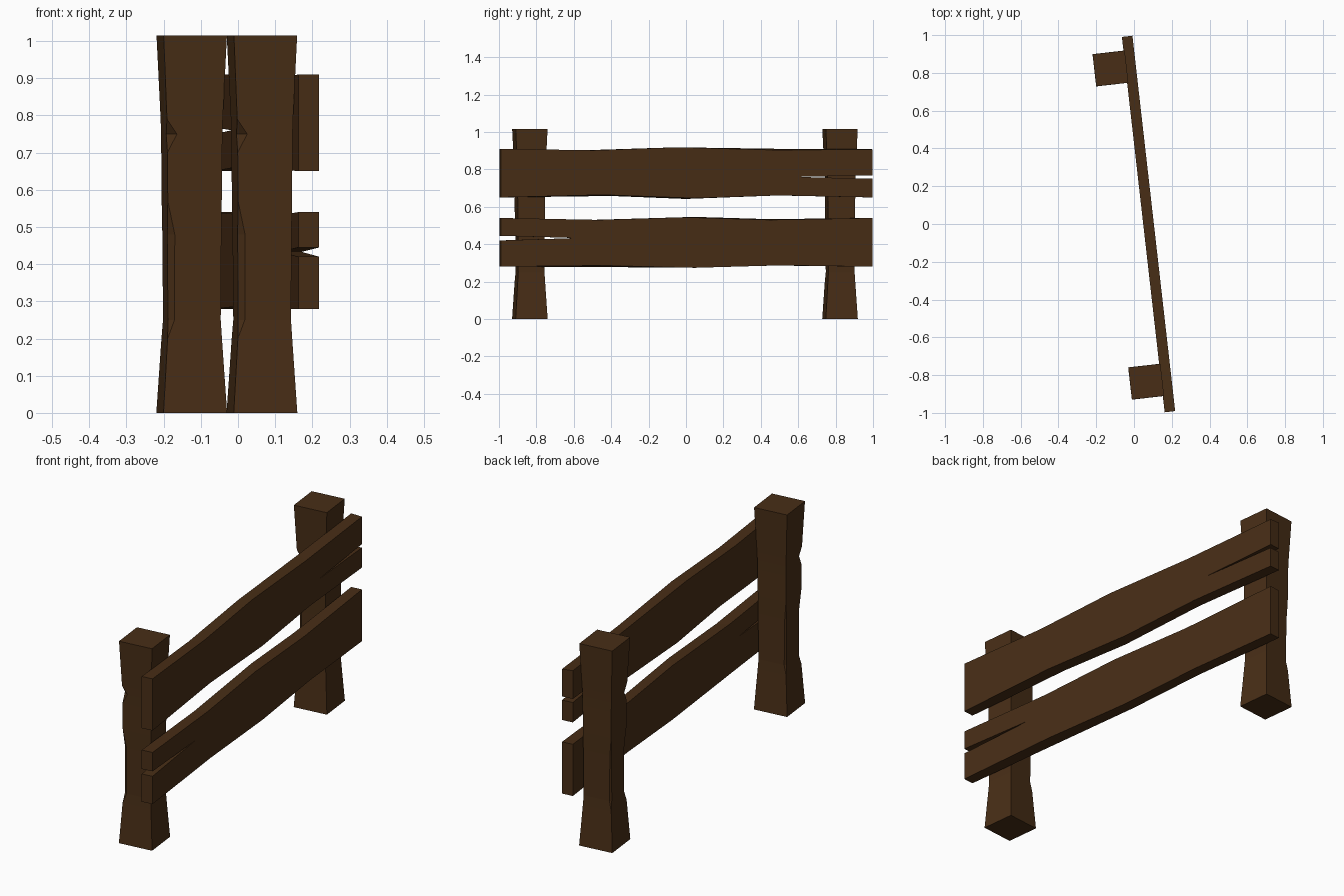
import bpy, bmesh, math
from mathutils import Matrix

if "Cube" in bpy.data.objects:
    bpy.data.objects.remove(bpy.data.objects["Cube"])

# Local frame: X = rail normal, Y = along the fence; whole fence is turned about z
PLACE = Matrix.Translation((0.077, 0, 0)) @ Matrix.Rotation(math.radians(6.5), 4, 'Z')

wood = bpy.data.materials.new("dark_wood")
wood.diffuse_color = (0.065, 0.027, 0.008, 1)
wood.use_nodes = True
wood.node_tree.nodes["Principled BSDF"].inputs["Base Color"].default_value = wood.diffuse_color


def loft(name, rings, offset=(0, 0, 0)):
    """Join rings of equal point count into a closed, flat-shaded solid."""
    bm = bmesh.new()
    loops = [[bm.verts.new(p) for p in ring] for ring in rings]
    n = len(loops[0])
    for a, b in zip(loops, loops[1:]):
        for i in range(n):
            j = (i + 1) % n
            bm.faces.new((a[i], a[j], b[j], b[i]))
    bm.faces.new(loops[0][::-1])
    bm.faces.new(loops[-1])
    bmesh.ops.remove_doubles(bm, verts=bm.verts, dist=1e-5)
    bmesh.ops.recalc_face_normals(bm, faces=bm.faces)
    me = bpy.data.meshes.new(name)
    bm.to_mesh(me)
    bm.free()
    me.materials.append(wood)
    ob = bpy.data.objects.new(name, me)
    ob.matrix_world = PLACE @ Matrix.Translation(offset)
    bpy.context.collection.objects.link(ob)


# Posts: waisted square section with chips on the two rear corners
# (z, half width, chip at -x-y corner, chip at -x+y corner)
LEVELS = [(0, 0.086, 0, 0), (0.20, 0.0735, 0, 0), (0.25, 0.0705, 0.016, 0.008),
          (0.48, 0.072, 0.018, 0.006), (0.57, 0.073, 0, 0), (0.70, 0.074, 0, 0),
          (0.75, 0.0745, 0.026, 0), (0.79, 0.0755, 0, 0), (1.015, 0.0855, 0, 0)]


def section(z, h, c, d):
    return [(h, -h, z), (h, h, z), (-h + d, h, z), (-h, h - d, z),
            (-h, -h + c, z), (-h + c, -h, z)]


for label, y in (("front_post", -0.828), ("rear_post", 0.841)):
    loft(label, [section(*lv) for lv in LEVELS], (-0.107, y, 0))


# Rails: wavy planks with a wedge-shaped split in one end
def rail(name, zc, top_out, top_in, low_out, low_in, split_end, split):
    def outline(x, top, low):
        pts = [(y, zc - 0.13 + dz) for y, dz in low]
        right = [(1.0, split[0]), (0.585, split[1]), (1.0, split[2])]
        if split_end > 0:
            pts += right
        pts += [(y, zc + 0.13 + dz) for y, dz in reversed(top)]
        if split_end < 0:
            pts += [(-y, z) for y, z in reversed(right)]
        return [(x, y, z) for y, z in pts]
    loft(name, [outline(-0.028, top_in, low_in), outline(0.028, top_out, low_out)])


rail("upper_rail", 0.78,
     [(-1, 0), (-0.5, -0.008), (-0.05, 0.008), (0.46, -0.006), (1, -0.004)],
     [(-1, 0), (-0.55, -0.008), (-0.08, 0.007), (0.5, 0), (1, 0)],
     [(-1, 0), (-0.45, 0.014), (0.05, -0.004), (0.5, 0.011), (1, 0)],
     [(-1, 0), (-0.4, 0.008), (0, -0.008), (0.48, 0.011), (1, 0)],
     1, (0.75, 0.76, 0.768))
rail("lower_rail", 0.41,
     [(-1, 0), (-0.47, -0.010), (-0.02, 0.004), (0.45, -0.010), (1, 0)],
     [(-1, 0), (-0.5, -0.010), (0.05, 0.006), (0.45, -0.006), (1, 0)],
     [(-1, 0), (-0.45, 0.006), (0.05, -0.006), (0.5, 0.007), (1, 0)],
     [(-1, 0), (-0.6, -0.001), (0.05, -0.006), (0.48, 0.006), (1, 0)],
     -1, (0.42, 0.433, 0.445))
